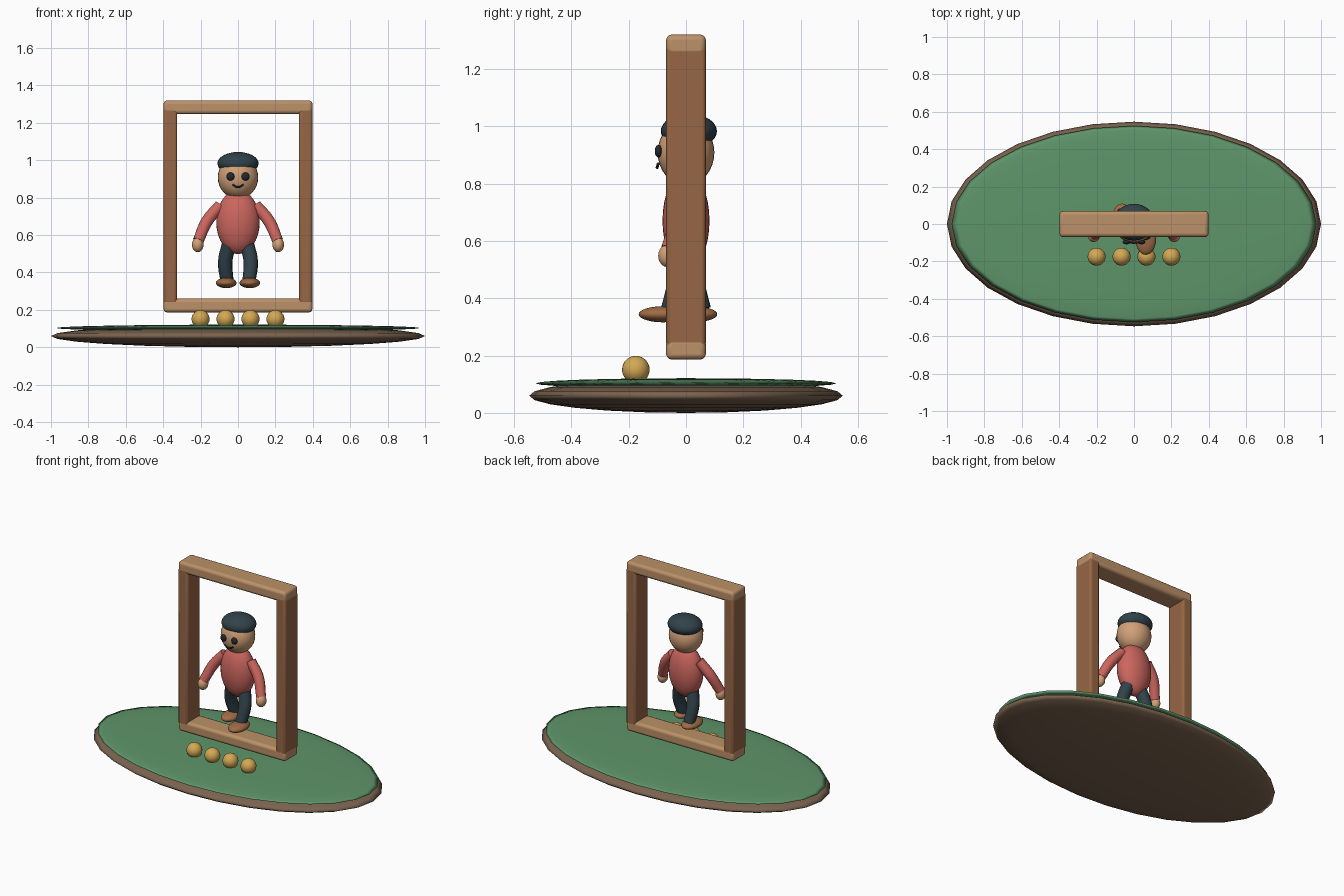
import bpy
from math import radians

if "Cube" in bpy.data.objects:
    bpy.data.objects.remove(bpy.data.objects["Cube"])


def material(name, *rgb):
    # display colour converted to linear
    m = bpy.data.materials.new(name)
    m.diffuse_color = (*[((c + 0.055) / 1.055) ** 2.4 for c in rgb], 1)
    m.use_nodes = True
    m.node_tree.nodes["Principled BSDF"].inputs["Base Color"].default_value = m.diffuse_color
    return m


POST = material("dark_wood", 0.59, 0.40, 0.27)
RAIL = material("light_wood", 0.74, 0.57, 0.41)
GREEN = material("grass", 0.37, 0.585, 0.415)
EARTH = material("earth", 0.48, 0.39, 0.31)
RED = material("red_cloth", 0.80, 0.40, 0.37)
SKIN = material("skin", 0.82, 0.63, 0.47)
DARK = material("dark_cloth", 0.19, 0.26, 0.29)
INK = material("ink", 0.13, 0.16, 0.19)
GOLD = material("gold", 0.83, 0.66, 0.33)
SHOE = material("leather", 0.62, 0.42, 0.27)


def ellipsoid(name, loc, radii, mat, segments=28, rings=16):
    bpy.ops.mesh.primitive_uv_sphere_add(segments=segments, ring_count=rings, location=loc)
    ob = bpy.context.object
    ob.name = name
    ob.scale = radii
    bpy.ops.object.transform_apply(location=False, rotation=False, scale=True)
    bpy.ops.object.shade_smooth()
    ob.data.materials.append(mat)
    return ob


def beam(name, loc, size, mat, bevel=0.018):
    bpy.ops.mesh.primitive_cube_add(size=1, location=loc)
    ob = bpy.context.object
    ob.name = name
    ob.scale = size
    bpy.ops.object.transform_apply(location=False, rotation=False, scale=True)
    mod = ob.modifiers.new("round_edges", 'BEVEL')
    mod.width = bevel
    mod.segments = 3
    bpy.ops.object.shade_smooth_by_angle(angle=radians(35))
    ob.data.materials.append(mat)
    return ob


def tube(name, points, radii, mat):
    cu = bpy.data.curves.new(name, 'CURVE')
    cu.dimensions = '3D'
    cu.bevel_depth = 1
    cu.bevel_resolution = 4
    cu.resolution_u = 8
    cu.use_fill_caps = True
    sp = cu.splines.new('BEZIER')
    sp.bezier_points.add(len(points) - 1)
    for bp, p, r in zip(sp.bezier_points, points, radii):
        bp.co = p
        bp.radius = r
        bp.handle_left_type = bp.handle_right_type = 'AUTO'
    cu.materials.append(mat)
    ob = bpy.data.objects.new(name, cu)
    bpy.context.collection.objects.link(ob)
    return ob


# Oval base with grass top
ellipsoid("base", (0, 0, 0.06), (1.0, 0.547, 0.06), EARTH, 28, 12)
ellipsoid("grass_top", (0, 0, 0.103), (0.975, 0.525, 0.018), GREEN, 28, 12)

# Rectangular frame
for label, z in (("top", 1.283), ("bottom", 0.223)):
    beam(label + "_rail", (0, 0, z), (0.796, 0.138, 0.073), RAIL)
for label, s in (("left", -1), ("right", 1)):
    beam(label + "_post", (s * 0.361, 0, 0.755), (0.072, 0.138, 1.05), POST, 0.014)

# Row of balls
for i in range(4):
    ellipsoid(f"ball_{i + 1}", (-0.2 + i * 0.4 / 3, -0.175, 0.151), (0.048,) * 3, GOLD)

# Torso, head and cap
ellipsoid("torso", (0, 0, 0.67), (0.116, 0.082, 0.172), RED)
ellipsoid("head", (0, 0, 0.908), (0.108, 0.099, 0.114), SKIN)
ellipsoid("cap", (0, 0.01, 0.983), (0.11, 0.098, 0.061), DARK)

# Smile
tube("mouth", [(-0.03, -0.097, 0.869), (0, -0.101, 0.856), (0.03, -0.097, 0.869)],
     [0.005] * 3, INK)

# Eyes and limbs, with one foot stepping forward
for label, s in (("left", -1), ("right", 1)):
    ellipsoid(label + "_eye", (s * 0.04, -0.096, 0.913), (0.021, 0.013, 0.022), INK)
    tube(label + "_arm",
         [(s * 0.095, 0, 0.758), (s * 0.165, -0.02, 0.675), (s * 0.212, -0.058, 0.57)],
         [0.032, 0.033, 0.030], RED)
    ellipsoid(label + "_hand", (s * 0.215, -0.062, 0.548), (0.031, 0.035, 0.040), SKIN)
    step = -s * 0.052
    tube(label + "_leg",
         [(s * 0.048, 0, 0.55), (s * 0.068, step * 0.45, 0.46), (s * 0.06, step, 0.36)],
         [0.040, 0.039, 0.036], DARK)
    ellipsoid(label + "_shoe", (s * 0.063, step - 0.028, 0.344), (0.055, 0.085, 0.028), SHOE)
